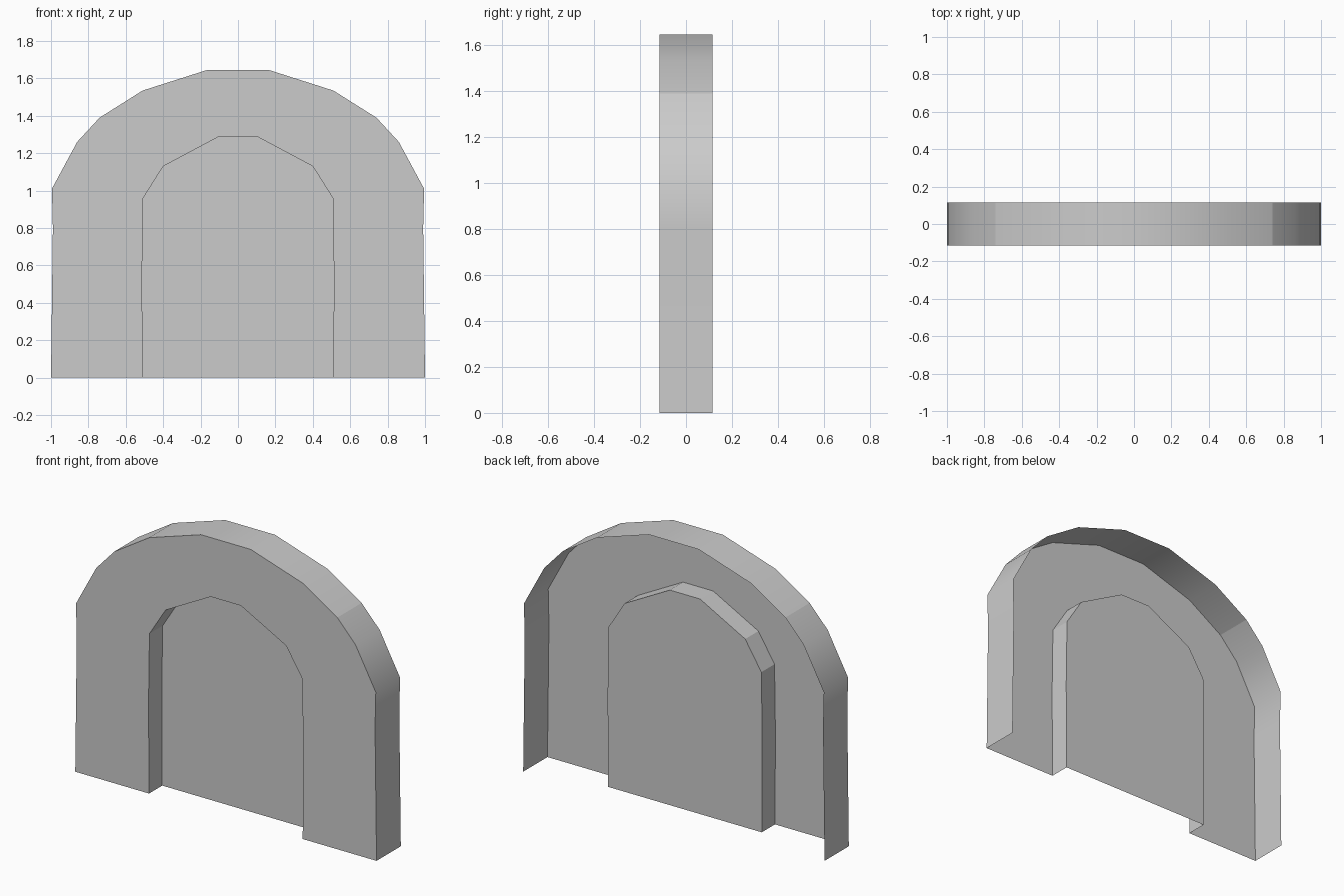
import bpy, bmesh

cube = bpy.data.objects.get("Cube")
if cube:
    bpy.data.objects.remove(cube)

FRONT, PANEL, BACK = -0.115, 0.01, 0.115

stone = bpy.data.materials.new("grey_stone")
stone.use_nodes = True
stone.diffuse_color = (0.6, 0.6, 0.6, 1)
stone.node_tree.nodes["Principled BSDF"].inputs["Base Color"].default_value = (0.6, 0.6, 0.6, 1)

# Right halves of the two arch outlines, from the ground to the crown
outer_half = [(1.0, 0), (0.99, 0.8), (0.995, 1.01), (0.86, 1.26),
              (0.74, 1.39), (0.51, 1.535), (0.165, 1.645)]
inner_half = [(0.51, 0), (0.513, 0.55), (0.507, 0.96), (0.4, 1.13), (0.1, 1.29)]


def mirrored(half):
    return half + [(-x, z) for x, z in reversed(half)]


def loop(bm, outline, y):
    return [bm.verts.new((x, y, z)) for x, z in outline]


def strip(bm, a, b, smooth):
    for i in range(len(a) - 1):
        bm.faces.new((a[i], b[i], b[i + 1], a[i + 1])).smooth = smooth


def finish(name, bm):
    mesh = bpy.data.meshes.new(name)
    bm.normal_update()
    bm.to_mesh(mesh)
    bm.free()
    mesh.materials.append(stone)
    obj = bpy.data.objects.new(name, mesh)
    bpy.context.collection.objects.link(obj)
    return obj


outer, inner = mirrored(outer_half), mirrored(inner_half)

# Front wall around the opening
bm = bmesh.new()
bm.faces.new(loop(bm, inner, FRONT) + loop(bm, outer, FRONT)[::-1])
finish("front_wall", bm)

# Outer rim, open at the back and below, creased at the shoulders
bm = bmesh.new()
strip(bm, loop(bm, outer, FRONT), loop(bm, outer, BACK), True)
for e in bm.edges:
    if all(abs(abs(v.co.x) - 0.74) < 0.01 for v in e.verts):
        e.smooth = False
finish("outer_rim", bm)

# Reveal of the recessed arch
bm = bmesh.new()
strip(bm, loop(bm, inner, PANEL), loop(bm, inner, FRONT), False)
finish("arch_reveal", bm)

# Recessed panel
bm = bmesh.new()
bm.faces.new(loop(bm, inner, PANEL)[::-1])
finish("recessed_panel", bm)
